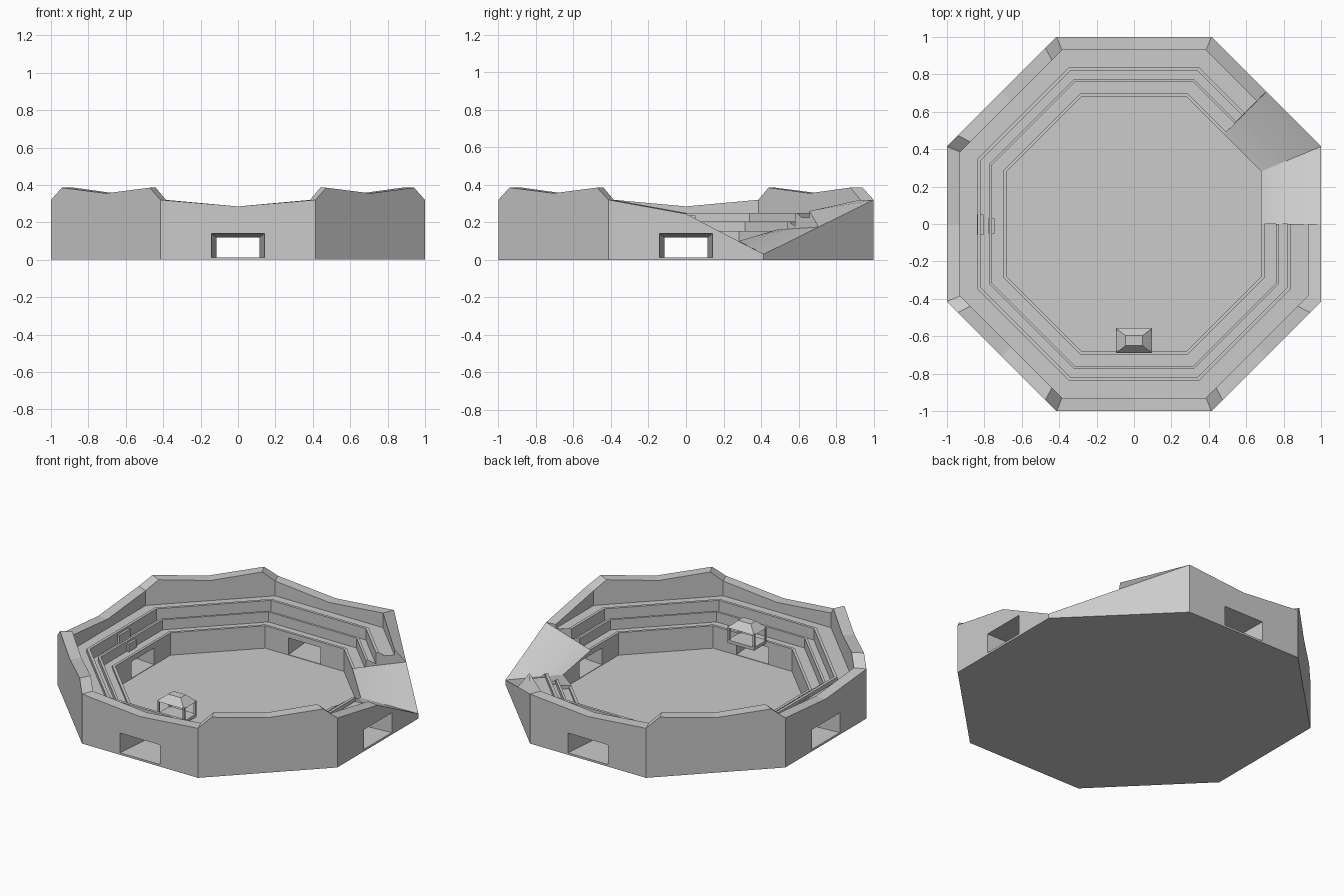
import bpy, bmesh, math
from mathutils import Vector, Matrix

if "Cube" in bpy.data.objects:
    bpy.data.objects.remove(bpy.data.objects["Cube"])

C = 1 / math.cos(math.pi / 8)


def oct_point(k, t):
    a, b = (math.radians(45 * k + s * 22.5) for s in (-1, 1))
    return Vector((math.cos(a), math.sin(a))).lerp(Vector((math.cos(b), math.sin(b))), t) * C


def finish(bm, name):
    bmesh.ops.recalc_face_normals(bm, faces=bm.faces)
    me = bpy.data.meshes.new(name)
    bm.to_mesh(me)
    bm.free()
    ob = bpy.data.objects.new(name, me)
    bpy.context.collection.objects.link(ob)
    return ob


def frustum(name, bottom, top, rot=0.0):
    """Eight-cornered solid from two rectangles (x0, x1, y0, y1, z)."""
    bm = bmesh.new()
    rings = []
    for x0, x1, y0, y1, z in (bottom, top):
        rings.append([bm.verts.new((x, y, z)) for x, y in
                      ((x0, y0), (x1, y0), (x1, y1), (x0, y1))])
    lo, hi = rings
    bm.faces.new(lo)
    bm.faces.new(hi)
    for i in range(4):
        j = (i + 1) % 4
        bm.faces.new((lo[i], lo[j], hi[j], hi[i]))
    bm.transform(Matrix.Rotation(rot, 4, 'Z'))
    return finish(bm, name)


def box(name, x0, x1, y0, y1, z0, z1):
    return frustum(name, (x0, x1, y0, y1, z0), (x0, x1, y0, y1, z1))


# Cross-section of the stepped seating with a small lip in front of each tier
TIERS = [(.68, .01), (.68, .155), (.697, .155), (.697, .14), (.76, .14), (.76, .205),
         (.775, .205), (.775, .175), (.82, .175), (.82, .25), (.838, .25), (.838, .225)]


def seated(rim_in, rim_out):
    return TIERS + [(.93, .225), (.93, rim_in), (1, rim_out), (1, 0)]


def broken(z_in, z_out):
    n = len(TIERS)
    slope = [(.68, .01)]
    for i in range(n + 1):
        f = i / n
        slope.append((.68 + .32 * f, z_in + (z_out - z_in) * f))
    return slope + [(1, z_out), (1, 0)]


# Stations round the octagon: low rims on main sides, raised rims on diagonals
stations = [(0, 0, seated(.32, .32)), (0, .5, seated(.25, .245)),
            (0, .5, broken(.15, .245)), (1, 0, broken(.10, .03)),
            (1, .5, broken(.16, .175)), (1, .5, seated(.26, .175))]
for k in range(2, 8):
    if k % 2:
        heights = ((0, .32), (.1, .385), (.5, .355), (.9, .385))
    else:
        heights = ((0, .32), (.5, .285))
    stations += [(k, t, seated(z, z)) for t, z in heights]

# Arena shell
bm = bmesh.new()
loops = []
for k, t, prof in stations:
    p = oct_point(k, t)
    loops.append([bm.verts.new((p.x * r, p.y * r, z)) for r, z in prof])
for a, b in zip(loops, loops[1:] + loops[:1]):
    for i in range(len(a) - 1):
        bm.faces.new((a[i], b[i], b[i + 1], a[i + 1]))
bm.faces.new([l[0] for l in loops])
bm.faces.new([l[-1] for l in loops])
bmesh.ops.remove_doubles(bm, verts=bm.verts, dist=1e-5)
bmesh.ops.dissolve_degenerate(bm, edges=bm.edges, dist=1e-5)
arena = finish(bm, "arena_bowl")

# Four entrance tunnels, narrowing towards the floor
for k in range(4):
    bm = bmesh.new()
    ends = []
    for y, w, h in ((-1.03, .145, .142), (-.65, .112, .118)):
        ends.append([bm.verts.new(c) for c in
                     ((-w, y, .013), (w, y, .013), (w, y, h), (-w, y, h))])
    o, n = ends
    bm.faces.new(o)
    bm.faces.new(n)
    for i in range(4):
        j = (i + 1) % 4
        bm.faces.new((o[i], o[j], n[j], n[i]))
    bm.transform(Matrix.Rotation(math.radians(90 * k), 4, 'Z'))
    cutter = finish(bm, "tunnel_cutter")
    cutter.hide_render = True
    mod = arena.modifiers.new("tunnel", 'BOOLEAN')
    mod.operation = 'DIFFERENCE'
    mod.solver = 'EXACT'
    mod.object = cutter
    bpy.context.view_layer.objects.active = arena
    bpy.ops.object.modifier_apply(modifier=mod.name)
    bpy.data.objects.remove(cutter)

# Small stair blocks in the left stand
box("lower_stair", -.78, -.745, -.05, .03, .14, .19)
box("upper_stair", -.84, -.805, -.06, .05, .175, .235)

# Canopied viewing box over the front entrance
box("box_platform", -.095, .095, -.69, -.56, .14, .16)
for x in (-.09, .09):
    for y in (-.68, -.567):
        box("box_post", x - .006, x + .006, y - .006, y + .006, .16, .245)
frustum("box_roof", (-.097, .097, -.69, -.557, .24), (-.045, .045, -.65, -.597, .285))
